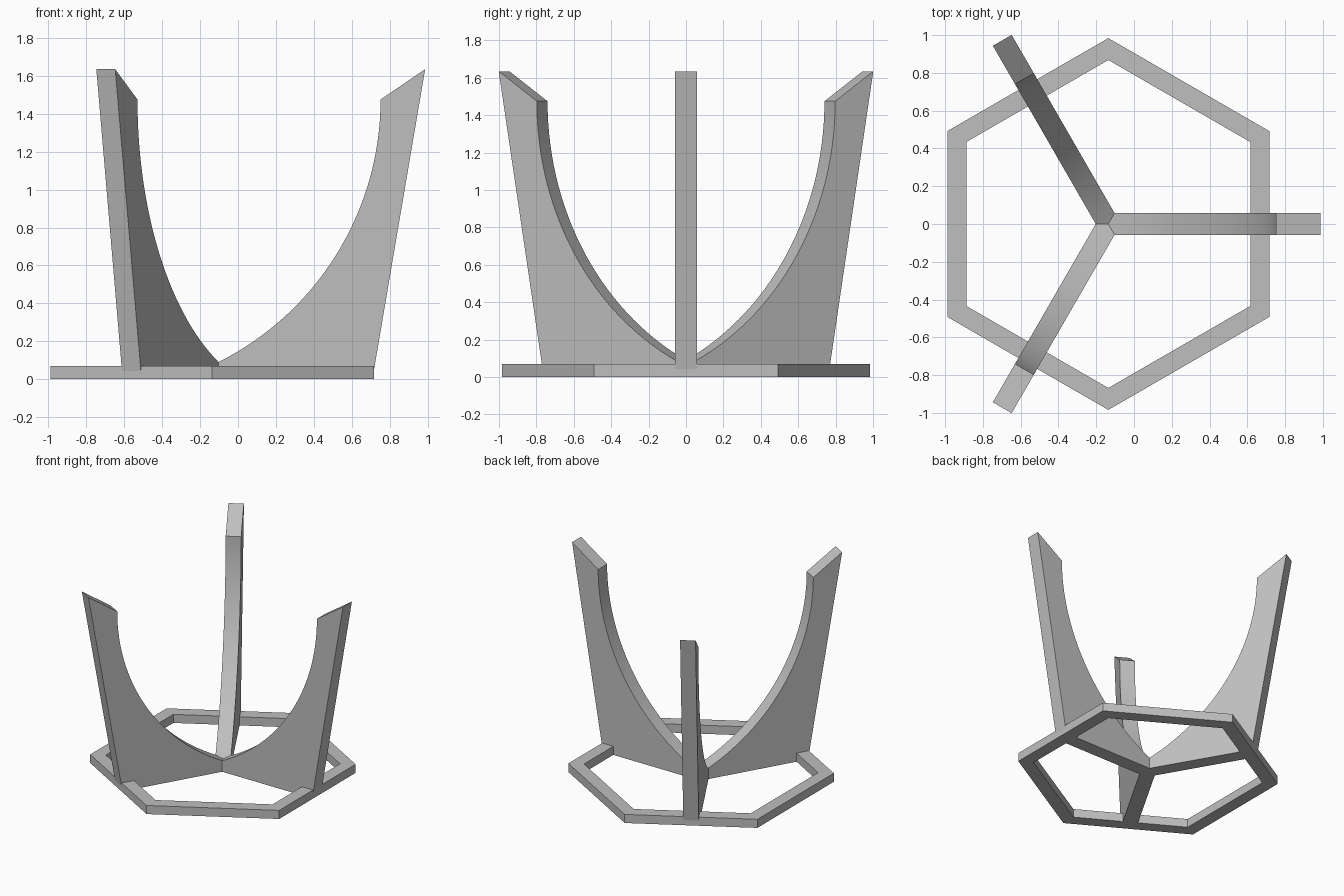
import bpy, bmesh, math
from mathutils import Vector, Matrix

if "Cube" in bpy.data.objects:
    bpy.data.objects.remove(bpy.data.objects["Cube"])

CX = -0.136            # hub position on x
HALF = 0.0575          # half thickness of an arm
grey = bpy.data.materials.new("grey")
grey.diffuse_color = (0.52, 0.52, 0.52, 1)
grey.use_nodes = True
grey.node_tree.nodes["Principled BSDF"].inputs["Base Color"].default_value = grey.diffuse_color


def finish(name, bm):
    bmesh.ops.recalc_face_normals(bm, faces=bm.faces)
    me = bpy.data.meshes.new(name)
    bm.to_mesh(me)
    bm.free()
    me.materials.append(grey)
    ob = bpy.data.objects.new(name, me)
    bpy.context.collection.objects.link(ob)
    ob.location.x = CX
    return ob


# Hexagonal base ring
bm = bmesh.new()
rings = []
for r, z in ((0.984, 0), (0.984, 0.07), (0.868, 0.07), (0.868, 0)):
    rings.append([bm.verts.new((r * math.cos(a), r * math.sin(a), z))
                  for a in (math.radians(30 + 60 * i) for i in range(6))])
for k in range(4):
    a, b = rings[k], rings[(k + 1) % 4]
    for i in range(6):
        j = (i + 1) % 6
        bm.faces.new((a[i], a[j], b[j], b[i]))
finish("base_ring", bm)

# Three curved arms, mitred where they meet at the hub
R, TIP_R, TIP_Z = 1.549, 0.888, 1.475
start = math.asin((-0.08 + R - TIP_R) / R)
steps = 32
profile = [(-0.08, 0), (0.845, 0), (1.123, 1.635)]
for i in range(steps + 1):
    a = math.pi / 2 + (start - math.pi / 2) * i / steps
    profile.append((TIP_R - R + R * math.sin(a), TIP_Z - R * math.cos(a)))

bm = bmesh.new()
for n in range(3):
    part = bmesh.new()
    face = part.faces.new([part.verts.new((x, -HALF, z)) for x, z in profile])
    ext = bmesh.ops.extrude_face_region(part, geom=[face])
    bmesh.ops.translate(part, vec=(0, 2 * HALF, 0),
                        verts=[v for v in ext["geom"] if isinstance(v, bmesh.types.BMVert)])
    for s in (1, -1):
        # keep the 120 degree sector belonging to this arm
        normal = Vector((math.sin(math.radians(60)), s * math.cos(math.radians(60)), 0))
        bmesh.ops.bisect_plane(part, geom=part.verts[:] + part.edges[:] + part.faces[:],
                               plane_co=(0, 0, 0), plane_no=normal, clear_inner=True)
    part.transform(Matrix.Rotation(math.radians(120 * n), 4, 'Z'))
    tmp = bpy.data.meshes.new("tmp")
    part.to_mesh(tmp)
    part.free()
    bm.from_mesh(tmp)
    bpy.data.meshes.remove(tmp)
bmesh.ops.remove_doubles(bm, verts=bm.verts, dist=0.0005)
arms = finish("arms", bm)
bpy.context.view_layer.objects.active = arms
arms.select_set(True)
bpy.ops.object.shade_smooth_by_angle(angle=math.radians(25))
